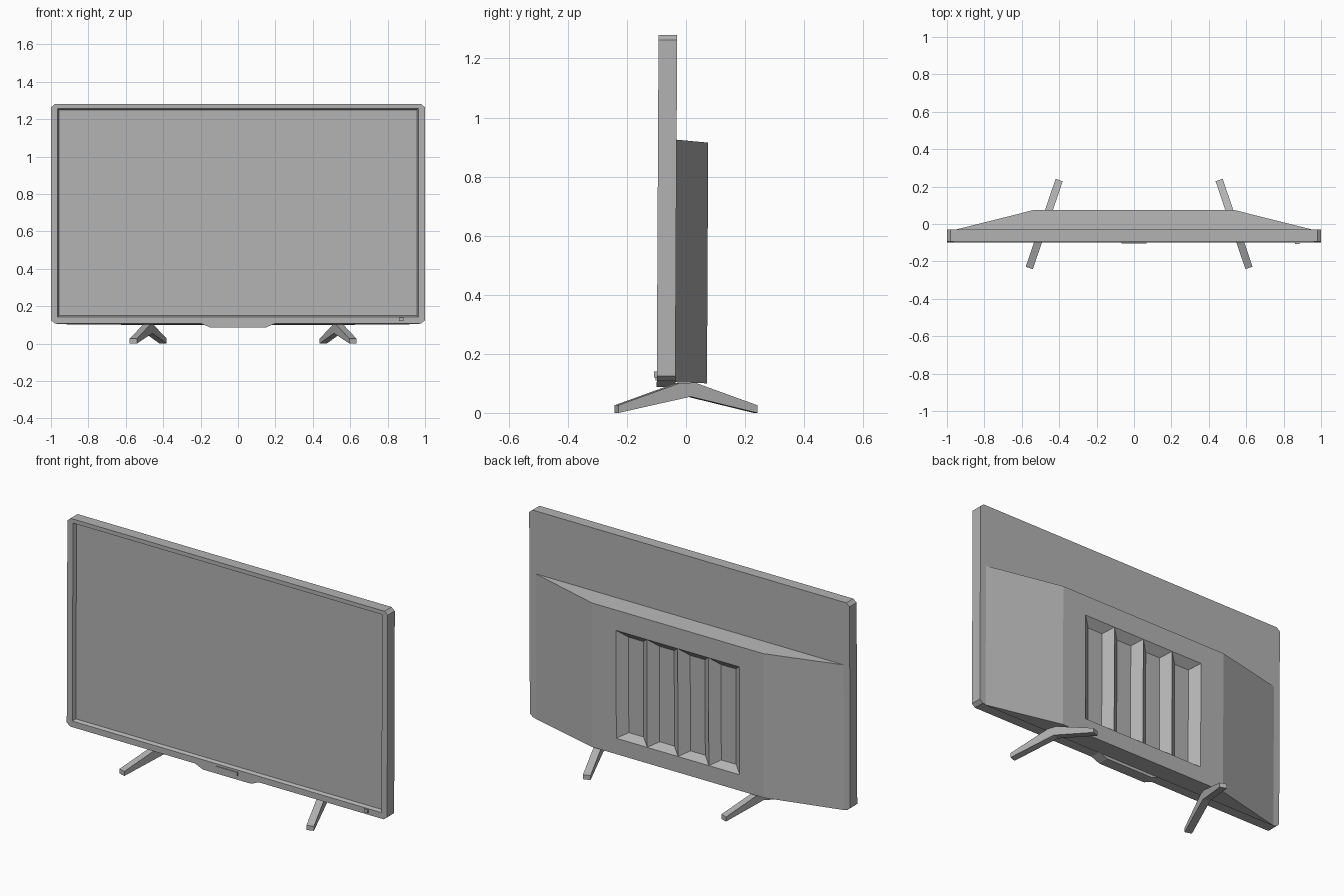
import bpy, bmesh
from math import atan2
from mathutils import Matrix, Vector

cube = bpy.data.objects.get("Cube")
if cube:
    bpy.data.objects.remove(cube)

grey = bpy.data.materials.new("mid grey plastic")
grey.use_nodes = True
COLOUR = (0.45, 0.45, 0.45, 1)
grey.diffuse_color = COLOUR
grey.node_tree.nodes["Principled BSDF"].inputs["Base Color"].default_value = COLOUR


def lean(co):
    """Tilt the display back very slightly."""
    return Vector((co.x, co.y - 0.006 * (1.28 - co.z) / 1.17, co.z))


def finish(name, bm, tilted=True):
    if tilted:
        for v in bm.verts:
            v.co = lean(v.co)
    bmesh.ops.recalc_face_normals(bm, faces=bm.faces)
    mesh = bpy.data.meshes.new(name)
    bm.to_mesh(mesh)
    bm.free()
    mesh.materials.append(grey)
    obj = bpy.data.objects.new(name, mesh)
    bpy.context.collection.objects.link(obj)
    return obj


def ring(bm, points, y):
    return [bm.verts.new((x, y, z)) for x, z in points]


def bridge(bm, a, b):
    for i in range(len(a)):
        j = (i + 1) % len(a)
        bm.faces.new((a[i], a[j], b[j], b[i]))


def box(name, centre, size):
    bm = bmesh.new()
    bmesh.ops.create_cube(bm, size=1, matrix=Matrix.Translation(centre) @ Matrix.Diagonal((*size, 1)))
    return finish(name, bm)


def rect(x, low, high):
    return [(-x, low), (x, low), (x, high), (-x, high)]


# Bezel with clipped corners, chin and recessed screen
half = [(0.15, 0.087), (0.2, 0.108), (0.98, 0.108), (1, 0.125), (1, 1.263), (0.98, 1.28)]
outline = half + [(-x, z) for x, z in reversed(half)]
bm = bmesh.new()
front, back = ring(bm, outline, -0.093), ring(bm, outline, -0.03)
rim = ring(bm, rect(0.965, 0.142, 1.257), -0.093)
screen = ring(bm, rect(0.957, 0.149, 1.249), -0.073)
bridge(bm, front, back)
bridge(bm, rim, screen)
bm.faces.new(back)
bm.faces.new(screen)
bm.faces.new(front[8:] + front[:4] + [rim[1], rim[0]])
bm.faces.new(front[3:5] + [rim[2], rim[1]])
bm.faces.new(front[4:8] + [rim[3], rim[2]])
bm.faces.new(front[7:9] + [rim[0], rim[3]])
finish("screen_frame", bm)

# Rear housing: tapered sides, with four sunken vent channels
BACK, DEPTH, VENTS = 0.077, 0.04, 4
LOW, HIGH, REACH = 0.19, 0.80, 0.385
pitch = 2 * REACH / VENTS
bm = bmesh.new()
base = ring(bm, rect(0.97, 0.104, 0.925), -0.032)
rear = ring(bm, rect(0.535, 0.1, 0.915), BACK)
bridge(bm, base, rear)
bm.faces.new(base)
edges = [-REACH + i * pitch for i in range(VENTS + 1)]
lower = ring(bm, [(x, LOW) for x in edges], BACK)
upper = ring(bm, [(x, HIGH) for x in edges], BACK)
bm.faces.new([rear[0], rear[1]] + lower[::-1])
bm.faces.new([rear[3], rear[2]] + upper[::-1])
bm.faces.new((rear[0], lower[0], upper[0], rear[3]))
bm.faces.new((rear[1], lower[-1], upper[-1], rear[2]))
for i in range(VENTS):
    left, right = edges[i] + 0.05, edges[i + 1] - 0.05
    floor = ring(bm, [(left, LOW + 0.03), (right, LOW + 0.03),
                      (right, HIGH - 0.04), (left, HIGH - 0.04)], BACK - DEPTH)
    bridge(bm, [lower[i], lower[i + 1], upper[i + 1], upper[i]], floor)
    bm.faces.new(floor)
finish("rear_housing", bm)

# Small details on the lower bezel
box("control_bar", (0, -0.092, 0.12), (0.136, 0.012, 0.02))
box("remote_sensor", (0.873, -0.092, 0.13), (0.022, 0.02, 0.02))

# Splayed chevron feet
profile = [(-0.235, 0), (-0.235, 0.026), (-0.025, 0.102), (0.025, 0.102),
           (0.235, 0.026), (0.235, 0), (0.01, 0.055)]
for name, x, side in (("left_foot", 0.535, 1), ("right_foot", -0.48, -1)):
    bm = bmesh.new()
    spread = -side * 0.34
    loops = [[bm.verts.new((x + spread * y + s * 0.019, y + side * s * 0.0065, z)) for y, z in profile]
             for s in (-1, 1)]
    bridge(bm, *loops)
    for loop in loops:
        bm.faces.new(loop)
    finish(name, bm, tilted=False)
